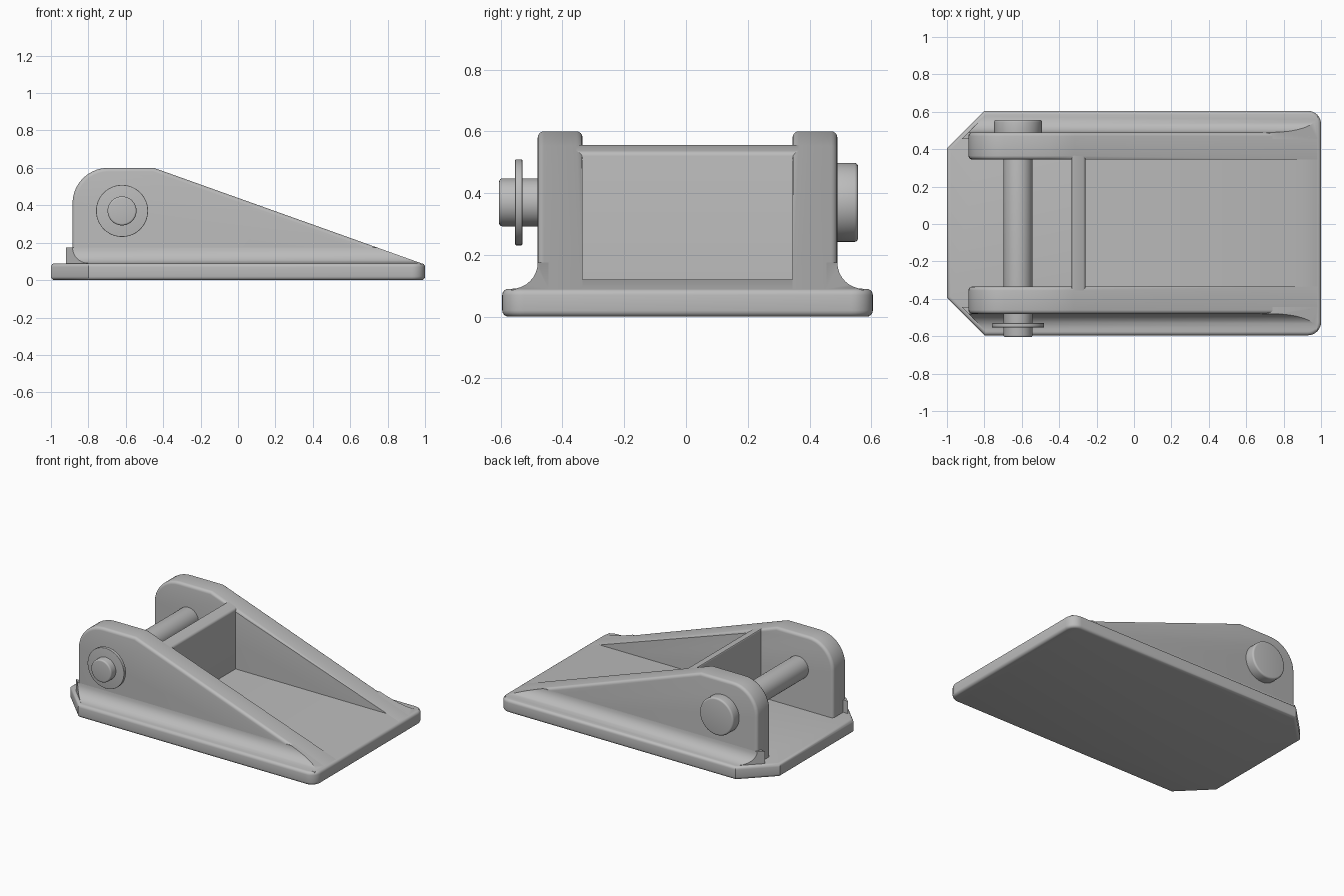
import bpy, bmesh, math
from mathutils import Vector

cube = bpy.data.objects.get("Cube")
if cube:
    bpy.data.objects.remove(cube, do_unlink=True)

grey = bpy.data.materials.new("plain grey")
grey.use_nodes = True
GREY = (0.5, 0.5, 0.5, 1)
grey.diffuse_color = GREY
grey.node_tree.nodes["Principled BSDF"].inputs["Base Color"].default_value = GREY

MID = 0.005                      # centre plane of the bracket in y
INNER, OUTER = 0.34, 0.485       # faces of each cheek plate, from the centre plane
PIN_X, PIN_Z = -0.62, 0.37


def arc(cx, cy, r, start, end, n=8):
    return [(cx + r * math.cos(math.radians(start + (end - start) * i / n)),
             cy + r * math.sin(math.radians(start + (end - start) * i / n)))
            for i in range(n + 1)]


def slope_z(x):
    """Height of the inclined top plane."""
    return 0.6 + (x + 0.45) * (0.09 - 0.6) / (0.98 + 0.45)


def prism(profile, place, lo, hi):
    """Extrude a 2D profile from lo to hi; place(a, b, t) gives the 3D point."""
    bm = bmesh.new()
    ends = [[bm.verts.new(place(a, b, t)) for a, b in profile] for t in (lo, hi)]
    bm.faces.new(ends[0])
    bm.faces.new(ends[1])
    for i in range(len(profile)):
        j = (i + 1) % len(profile)
        bm.faces.new((ends[0][i], ends[0][j], ends[1][j], ends[1][i]))
    bmesh.ops.recalc_face_normals(bm, faces=bm.faces)
    return bm


def round_edges(bm, width, keep=lambda mid: True):
    edges = [e for e in bm.edges if e.calc_face_angle(0) > math.radians(35)
             and keep((e.verts[0].co + e.verts[1].co) / 2)]
    bmesh.ops.bevel(bm, geom=edges, offset=width, segments=4, profile=0.5,
                    affect='EDGES', clamp_overlap=True)


def clip(bm, point, normal):
    geom = bm.verts[:] + bm.edges[:] + bm.faces[:]
    cut = bmesh.ops.bisect_plane(bm, geom=geom, plane_co=Vector(point),
                                 plane_no=Vector(normal), clear_outer=True)
    rim = [g for g in cut["geom_cut"] if isinstance(g, bmesh.types.BMEdge)]
    bmesh.ops.holes_fill(bm, edges=rim)


def finish(bm, name):
    bmesh.ops.recalc_face_normals(bm, faces=bm.faces)
    mesh = bpy.data.meshes.new(name)
    bm.to_mesh(mesh)
    bm.free()
    mesh.materials.append(grey)
    ob = bpy.data.objects.new(name, mesh)
    bpy.context.collection.objects.link(ob)
    bpy.ops.object.select_all(action='DESELECT')
    ob.select_set(True)
    bpy.context.view_layer.objects.active = ob
    bpy.ops.object.shade_smooth_by_angle(angle=math.radians(30))


def along_y(x, z, y):
    return (x, MID + y, z)


# Base plate: clipped corners at one end, rounded at the other
half = [(-1, 0), (-1, 0.4), (-0.8, 0.6)] + arc(0.93, 0.53, 0.07, 90, 0)
outline = half[1:] + [(x, -y) for x, y in reversed(half[1:])]
base = prism(outline, lambda x, y, z: (x, MID + y, z), 0, 0.09)
round_edges(base, 0.02, lambda m: m.z < 0.01 or m.z > 0.08)
finish(base, "base_plate")

# Cheek plates with a rounded shoulder and a long slope, plus their root fillets
cheek = ([(-0.885, 0.03)] + arc(-0.695, 0.41, 0.19, 180, 90, 10)
         + [(-0.45, 0.6), (-0.32, slope_z(-0.32)), (0.98, 0.09), (0.98, 0.03)])
fillet = [(0.45, 0.05), (0.45, 0.175)] + arc(0.57, 0.175, 0.085, 180, 270) + [(0.57, 0.05)]
for side, label in ((1, "back"), (-1, "front")):
    plate = prism(cheek, lambda x, z, y: along_y(x, z, side * y), INNER, OUTER)
    round_edges(plate, 0.02, lambda m: m.z > 0.05 and m.x < 0.9
                and not (m.x > -0.33 and abs(m.y - MID) < 0.4))
    finish(plate, label + "_cheek_plate")

    root = prism(fillet, lambda y, z, x: (x, MID + side * y, z), -0.95, 0.98)
    clip(root, (0.98, 0, 0.09), (0.51, 0, 1.43))
    clip(root, (-0.885, MID + side * 0.485, 0), (-1, side, 0))
    finish(root, label + "_root_fillet")

# Cross wall between the cheeks, its top following the slope
wall = prism([(-0.335, 0.05), (-0.335, slope_z(-0.335)),
              (-0.26, slope_z(-0.26)), (-0.26, 0.05)], along_y, -0.36, 0.36)
round_edges(wall, 0.012, lambda m: m.z > 0.5 and abs(m.y - MID) < 0.1)
finish(wall, "cross_wall")

# Raised pocket floor ending in a short ramp
floor = prism([(-0.3, 0.05), (-0.3, 0.12), (0.895, 0.12), (0.98, 0.09), (0.98, 0.05)],
              along_y, -0.345, 0.345)
finish(floor, "pocket_floor")


# Pin, its head and the retaining washer
def disc(name, radius, lo, hi, soft):
    ring = arc(PIN_X, PIN_Z, radius, 0, 360, 48)[:-1]
    bm = prism(ring, lambda x, z, y: (x, y, z), lo, hi)
    round_edges(bm, soft)
    finish(bm, name)


disc("hinge_pin", 0.0775, -0.605, 0.5, 0.01)
disc("pin_head", 0.128, 0.47, 0.557, 0.012)
disc("pin_washer", 0.139, -0.553, -0.53, 0.003)
